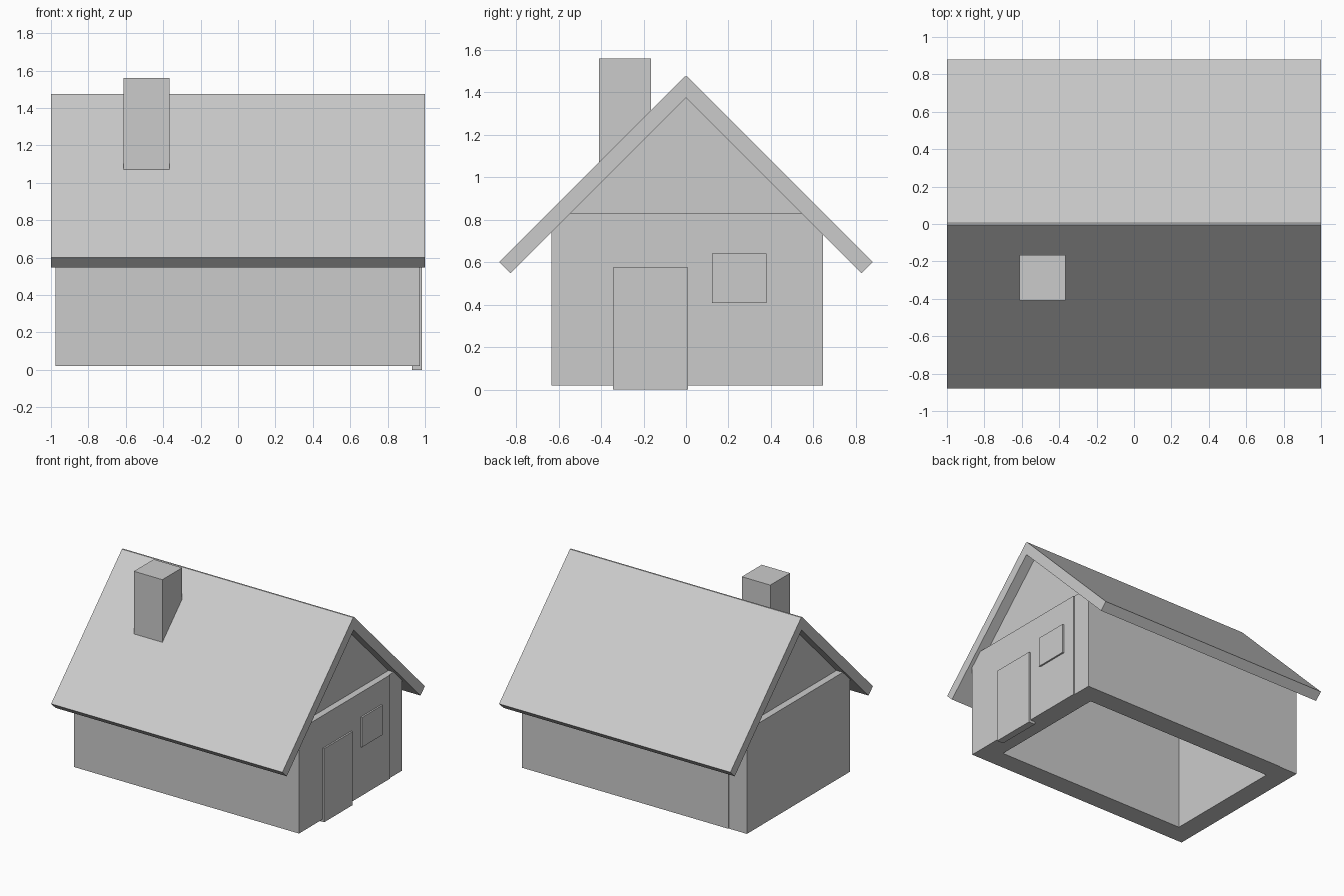
import bpy

if "Cube" in bpy.data.objects:
    bpy.data.objects.remove(bpy.data.objects["Cube"])


def prism(name, profile, x0, x1):
    """Extrude a closed (y, z) profile, listed counter-clockwise, along x."""
    n = len(profile)
    verts = [(x, y, z) for x in (x0, x1) for y, z in profile]
    faces = [tuple(reversed(range(n))), tuple(range(n, 2 * n))]
    faces += [(i, (i + 1) % n, (i + 1) % n + n, i + n) for i in range(n)]
    mesh = bpy.data.meshes.new(name)
    mesh.from_pydata(verts, [], faces)
    obj = bpy.data.objects.new(name, mesh)
    bpy.context.collection.objects.link(obj)
    return obj


def box(name, x, y, z):
    return prism(name, [(y[0], z[0]), (y[1], z[0]), (y[1], z[1]), (y[0], z[1])], *x)


# Four walls, each butting against its neighbour, open at the bottom
WALL_Z = (0.02, 0.83)
box("right_wall", (0.815, 0.972), (-0.635, 0.49), WALL_Z)
box("back_wall", (-0.82, 0.965), (0.49, 0.645), WALL_Z)
box("left_wall", (-0.975, -0.82), (-0.48, 0.64), WALL_Z)
box("front_wall", (-0.975, 0.815), (-0.635, -0.48), WALL_Z)

# Roof boards meeting at a slightly blunt ridge
prism("roof", [
    (-0.88, 0.6), (-0.826, 0.548), (0, 1.375), (0.826, 0.548),
    (0.88, 0.6), (0.006, 1.475), (-0.006, 1.475),
], -1, 1)

# Recessed gable panels standing on the end walls
GABLE = [(-0.565, 0.825), (0.565, 0.825), (0, 1.39)]
prism("right_gable", GABLE, 0.865, 0.92)
prism("left_gable", GABLE, -0.92, -0.865)

# Chimney, its foot sloped to sit inside the roof board
prism("chimney", [(-0.41, 1.03), (-0.165, 1.275), (-0.165, 1.56), (-0.41, 1.56)],
      -0.613, -0.367)

# Door and window set in the right wall
box("door", (0.93, 0.985), (-0.343, 0.01), (0, 0.575))
box("window", (0.93, 0.985), (0.122, 0.38), (0.408, 0.64))
